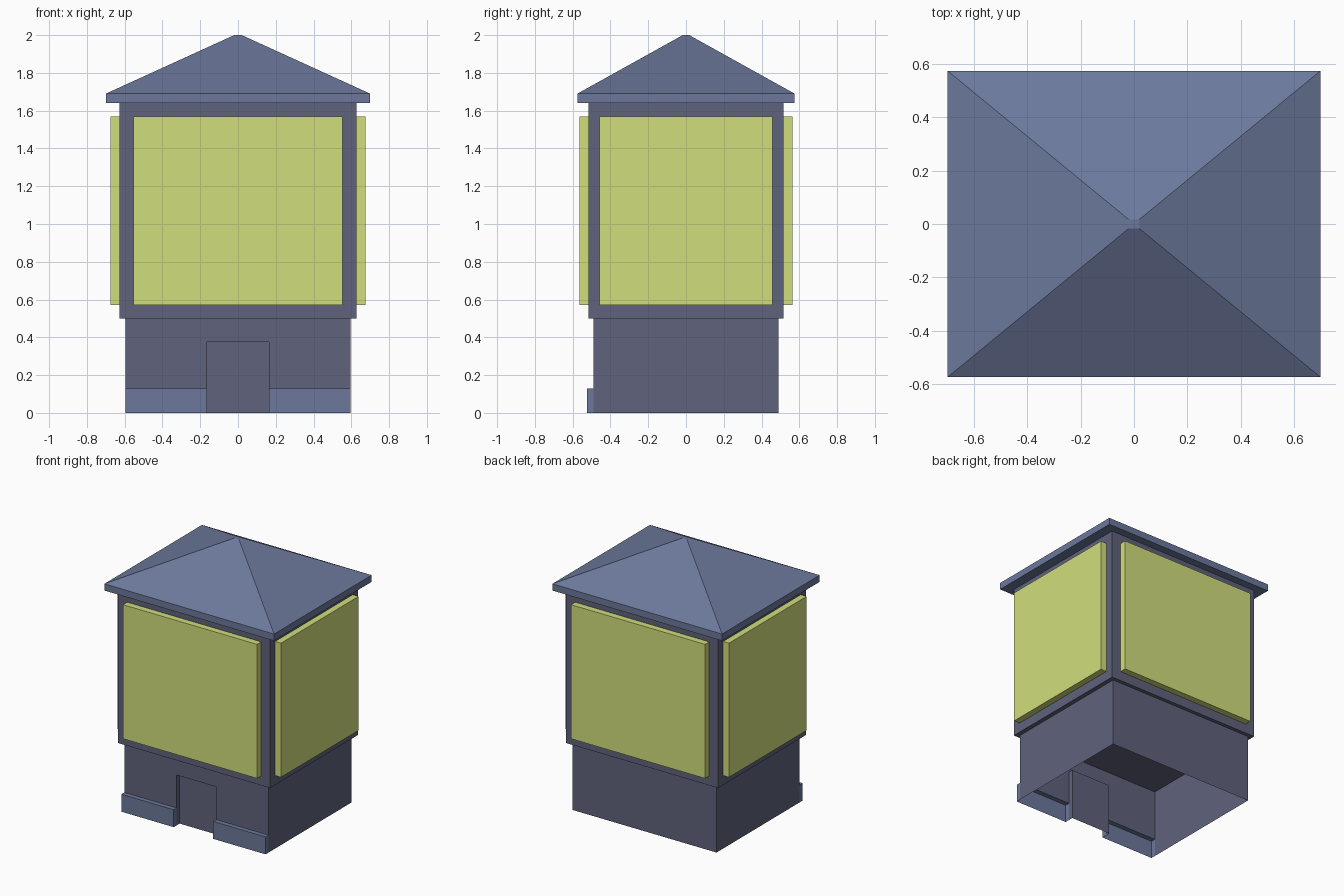
import bpy, bmesh

if "Cube" in bpy.data.objects:
    bpy.data.objects.remove(bpy.data.objects["Cube"])


def material(name, rgb):
    m = bpy.data.materials.new(name)
    m.diffuse_color = (*rgb, 1.0)
    m.use_nodes = True
    m.node_tree.nodes["Principled BSDF"].inputs["Base Color"].default_value = m.diffuse_color
    return m


BLUE = material("slate_blue", (0.15, 0.19, 0.33))
GREY = material("dark_grey", (0.115, 0.125, 0.20))
GLOW = material("pale_yellow_green", (0.64, 0.73, 0.20))


def finish(name, bm, mat):
    bmesh.ops.remove_doubles(bm, verts=bm.verts, dist=1e-5)
    mesh = bpy.data.meshes.new(name)
    bm.to_mesh(mesh)
    bm.free()
    mesh.materials.append(mat)
    ob = bpy.data.objects.new(name, mesh)
    bpy.context.collection.objects.link(ob)
    return ob


def face(bm, pts):
    bm.faces.new([bm.verts.new(p) for p in pts])


def strip(bm, path, z0, z1):
    """Upright wall along a plan path (counter-clockwise = facing out)."""
    for (ax, ay), (bx, by) in zip(path, path[1:]):
        face(bm, [(ax, ay, z0), (bx, by, z0), (bx, by, z1), (ax, ay, z1)])


def ledge(bm, x0, x1, y0, y1, z, up=True):
    pts = [(x0, y0, z), (x1, y0, z), (x1, y1, z), (x0, y1, z)]
    face(bm, pts if up else pts[::-1])


def box(name, x0, x1, y0, y1, z0, z1, mat):
    bm = bmesh.new()
    strip(bm, [(x0, y0), (x1, y0), (x1, y1), (x0, y1), (x0, y0)], z0, z1)
    ledge(bm, x0, x1, y0, y1, z0, up=False)
    ledge(bm, x0, x1, y0, y1, z1)
    return finish(name, bm, mat)


# Base: thin open-bottomed shell with a recessed doorway
BX, BY, DX = 0.595, 0.49, 0.163          # half width, half depth, half door width
DOOR_Y, PLINTH_Y = -0.455, -0.525
DOOR_Z, PLINTH_Z, BASE_Z = 0.375, 0.13, 0.50

bm = bmesh.new()
sides = [(BX, -BY), (BX, BY), (-BX, BY), (-BX, -BY)]
door = [(-DX, -BY), (-DX, DOOR_Y), (DX, DOOR_Y), (DX, -BY)]
strip(bm, sides, 0, BASE_Z)
strip(bm, door, 0, DOOR_Z)
strip(bm, [(-BX, -BY), (-DX, -BY)], PLINTH_Z, DOOR_Z)
strip(bm, [(DX, -BY), (BX, -BY)], PLINTH_Z, DOOR_Z)
strip(bm, [(-BX, -BY), (BX, -BY)], DOOR_Z, BASE_Z)
ledge(bm, -DX, DX, -BY, DOOR_Y, DOOR_Z, up=False)
finish("base_walls", bm, GREY)

# Hollow plinths either side of the door
for label, x0, x1 in (("left", -BX, -DX), ("right", DX, BX)):
    bm = bmesh.new()
    strip(bm, [(x0, -BY), (x0, PLINTH_Y), (x1, PLINTH_Y), (x1, -BY)], 0, PLINTH_Z)
    ledge(bm, x0, x1, PLINTH_Y, -BY, PLINTH_Z)
    finish(label + "_plinth", bm, BLUE)

# Upper body
UX, UY = 0.627, 0.517
box("upper_body", -UX, UX, -UY, UY, BASE_Z, 1.64, GREY)

# Bright panels on all four sides
Z0, Z1 = 0.57, 1.57
for s, fb, lr in ((-1, "front", "left"), (1, "back", "right")):
    ya, yb = sorted((s * UY, s * 0.565))
    box(fb + "_panel", -0.553, 0.553, ya, yb, Z0, Z1, GLOW)
    xa, xb = sorted((s * UX, s * 0.675))
    box(lr + "_panel", xa, xb, -0.457, 0.457, Z0, Z1, GLOW)

# Roof: eaves slab rising to a tiny flat top
rings = [[(-x, -y, z), (x, -y, z), (x, y, z), (-x, y, z)]
         for x, y, z in ((0.70, 0.575, 1.64), (0.70, 0.575, 1.69), (0.02, 0.017, 2.0))]
bm = bmesh.new()
for lo, hi in zip(rings, rings[1:]):
    for i in range(4):
        j = (i + 1) % 4
        face(bm, [lo[i], lo[j], hi[j], hi[i]])
face(bm, rings[0][::-1])
face(bm, rings[-1])
finish("roof", bm, BLUE)
